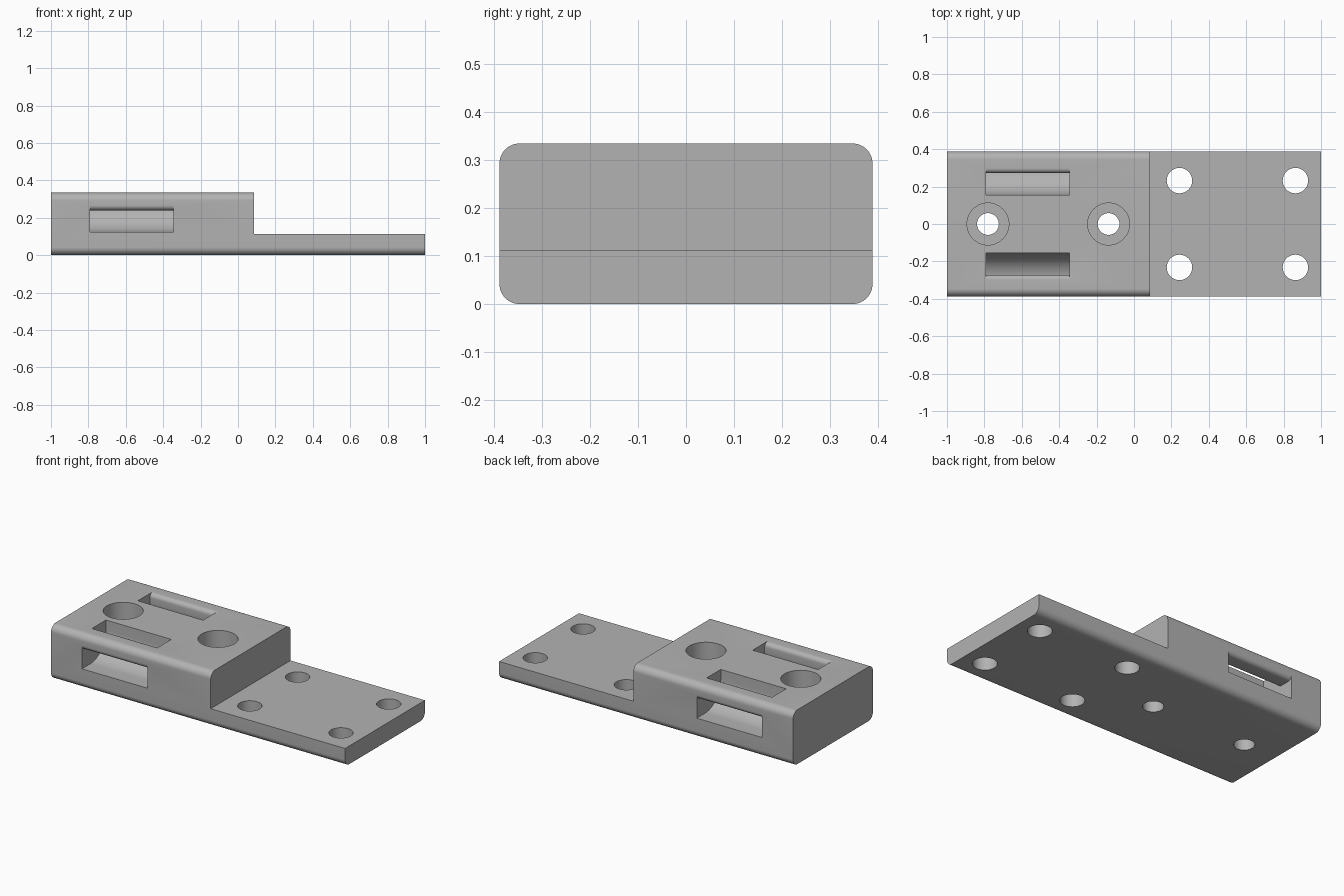
import bpy, bmesh
from math import pi, sin, cos, radians
from mathutils import Vector

cube = bpy.data.objects.get("Cube")
if cube:
    bpy.data.objects.remove(cube, do_unlink=True)

grey = bpy.data.materials.new("plain grey")
grey.use_nodes = True
colour = (0.45, 0.45, 0.45, 1)
grey.diffuse_color = colour
grey.node_tree.nodes["Principled BSDF"].inputs["Base Color"].default_value = colour

HALF_W, TOP, PLATE, STEP = 0.388, 0.334, 0.112, 0.086


def arc(cy, cz, r, start, end, n=12):
    """Points of an arc in the y-z plane, angles in degrees."""
    angles = [radians(start + (end - start) * i / n) for i in range(n + 1)]
    return [(cy + r * cos(a), cz + r * sin(a)) for a in angles]


def prism(name, profile, x0, x1):
    """Extrude a y-z profile along x."""
    bm = bmesh.new()
    face = bm.faces.new([bm.verts.new((x0, y, z)) for y, z in profile])
    ext = bmesh.ops.extrude_face_region(bm, geom=[face])
    moved = [v for v in ext["geom"] if isinstance(v, bmesh.types.BMVert)]
    bmesh.ops.translate(bm, verts=moved, vec=Vector((x1 - x0, 0, 0)))
    bmesh.ops.recalc_face_normals(bm, faces=bm.faces)
    mesh = bpy.data.meshes.new(name)
    bm.to_mesh(mesh)
    bm.free()
    mesh.materials.append(grey)
    ob = bpy.data.objects.new(name, mesh)
    bpy.context.collection.objects.link(ob)
    return ob


def drill(name, x, y, r, z0, z1):
    bpy.ops.mesh.primitive_cylinder_add(vertices=48, radius=r, depth=z1 - z0,
                                        location=(x, y, (z0 + z1) / 2))
    ob = bpy.context.object
    ob.name = name
    ob.data.materials.append(grey)
    return ob


def cut(body, cutter):
    cutter.hide_render = True
    mod = body.modifiers.new("cut", 'BOOLEAN')
    mod.operation = 'DIFFERENCE'
    mod.solver = 'EXACT'
    mod.object = cutter
    bpy.context.view_layer.objects.active = body
    bpy.ops.object.modifier_apply(modifier=mod.name)
    bpy.data.objects.remove(cutter, do_unlink=True)


# Rounded bar, stepped down to a thin plate at one end
r = 0.042
cy = HALF_W - r
outline = (arc(cy, TOP - r, r, 0, 90) + arc(-cy, TOP - r, r, 90, 180)
           + arc(-cy, r, r, 180, 270) + arc(cy, r, r, 270, 360))
body = prism("mounting_block", outline, -1, 1)
cut(body, prism("step_cutter", [(-1, PLATE), (1, PLATE), (1, 1), (-1, 1)], STEP, 1.5))

# Curved strap tunnels from the top to each side, with rounded lips
lip, inner, outer = 0.026, 0.035, 0.152
y_in, z_in = 0.272, 0.24
cy, cz = y_in + inner, z_in + inner
tunnel = [(cy - outer, TOP + 0.1)]
tunnel += arc(cy, cz, outer, 180, 270, 20)
tunnel += [(HALF_W + 0.1, cz - outer), (HALF_W + 0.1, z_in + lip)]
tunnel += arc(HALF_W - lip, z_in + lip, lip, 0, -90, 8)
tunnel += arc(cy, cz, inner, 270, 180, 8)
tunnel += arc(y_in + lip, TOP - lip, lip, 180, 90, 8)
tunnel += [(y_in + lip, TOP + 0.1)]
for side in (1, -1):
    cut(body, prism("tunnel_cutter", [(side * y, z) for y, z in tunnel], -0.79, -0.345))

# Counterbored holes along the centre of the block
for x in (-0.781, -0.136):
    cut(body, drill("bore_cutter", x, 0, 0.112, TOP - 0.11, 1))
    cut(body, drill("bolt_cutter", x, 0, 0.058, -0.5, 1))

# Four plain holes in the plate
for x in (0.243, 0.863):
    for y in (-0.232, 0.232):
        cut(body, drill("hole_cutter", x, y, 0.068, -0.5, 1))

bpy.ops.object.select_all(action='DESELECT')
body.select_set(True)
bpy.context.view_layer.objects.active = body
bpy.ops.object.shade_smooth_by_angle(angle=radians(30))
